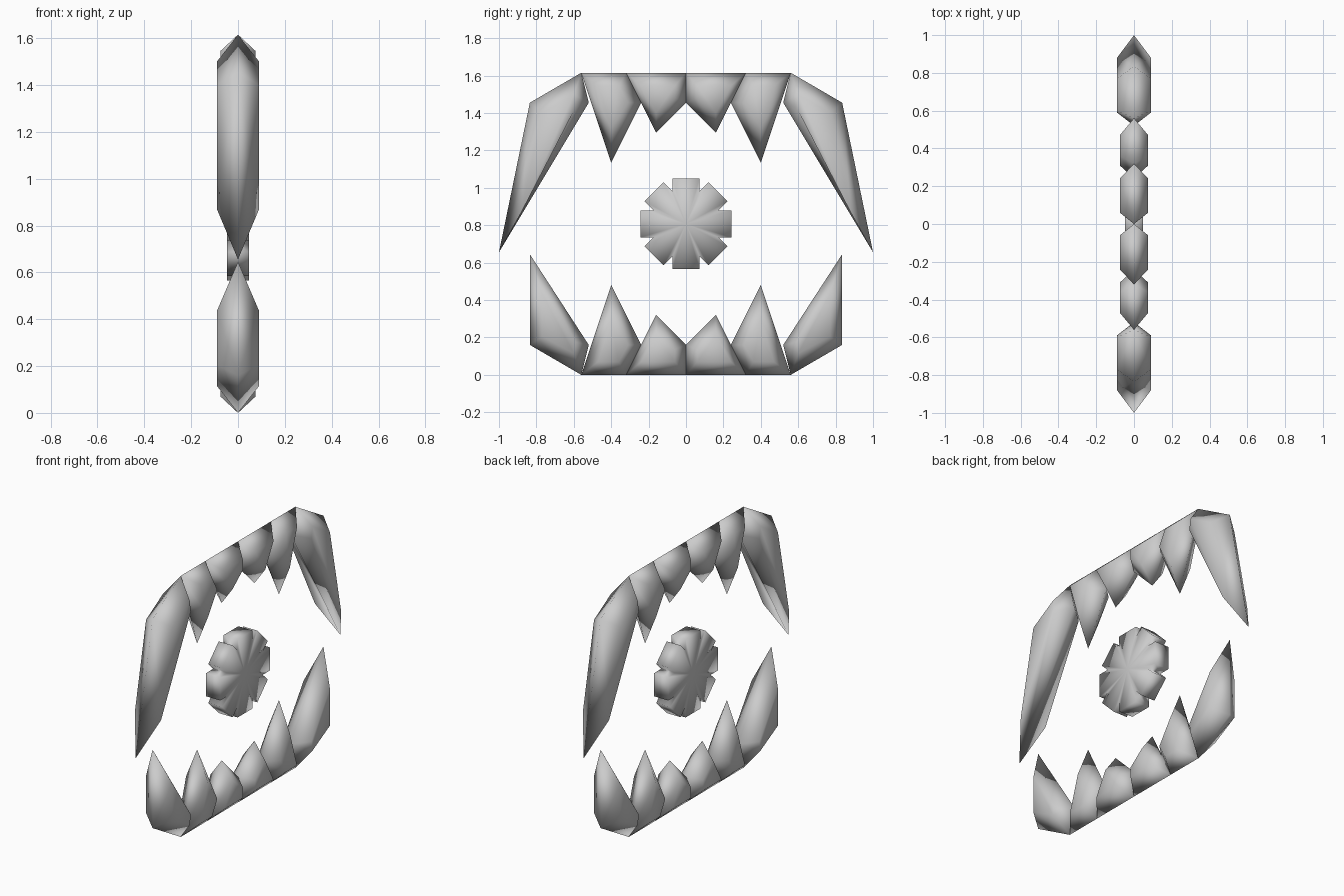
import bpy, bmesh, math

cube = bpy.data.objects.get("Cube")
if cube:
    bpy.data.objects.remove(cube, do_unlink=True)

HEIGHT = 1.615
GREY = (0.6, 0.6, 0.6, 1.0)

mat = bpy.data.materials.new("plain grey")
mat.use_nodes = True
mat.diffuse_color = GREY
mat.node_tree.nodes["Principled BSDF"].inputs["Base Color"].default_value = GREY


def finish(name, bm):
    """Turn a bmesh into a smooth shaded object."""
    bmesh.ops.recalc_face_normals(bm, faces=bm.faces)
    for f in bm.faces:
        f.smooth = True
    mesh = bpy.data.meshes.new(name)
    bm.to_mesh(mesh)
    bm.free()
    mesh.materials.append(mat)
    obj = bpy.data.objects.new(name, mesh)
    bpy.context.collection.objects.link(obj)


def tooth(name, rim, core, half, side, flip):
    """Sharp rim in the middle plane, raised flat core on both sides."""
    bm = bmesh.new()

    def ring(points, x):
        return [bm.verts.new((x, side * y, HEIGHT - z if flip else z)) for y, z in points]

    edge = ring(rim, 0)
    for x in (half, -half):
        top = ring(core, x)
        bm.faces.new(top)
        for i in range(len(rim)):
            j = (i + 1) % len(rim)
            bm.faces.new((edge[i], edge[j], top[j], top[i]))
    finish(name, bm)


# Tooth profiles as (y, z) for the upper row: rim, core
FRONT = ([(0, 1.615), (0.32, 1.615), (0.16, 1.295), (0, 1.455)],
         [(0.06, 1.545), (0.24, 1.545), (0.16, 1.4), (0.06, 1.48)])
MIDDLE = ([(0.32, 1.615), (0.56, 1.615), (0.4, 1.135), (0.24, 1.455)],
          [(0.36, 1.545), (0.47, 1.545), (0.4, 1.32), (0.31, 1.455)])
FANG = ([(0.56, 1.615), (0.835, 1.455), (1, 0.655), (0.52, 1.455)],
        [(0.6, 1.5), (0.77, 1.4), (0.88, 0.87), (0.59, 1.43)])
SHORT_FANG = ([(0.56, 1.615), (0.835, 1.455), (0.835, 0.97), (0.52, 1.455)],
              [(0.6, 1.5), (0.77, 1.41), (0.77, 1.18), (0.59, 1.44)])

# Both rows of teeth, mirrored front to back
for flip, row in ((False, "upper"), (True, "lower")):
    for side, end in ((-1, "front"), (1, "back")):
        tooth(f"{row}_{end}_small_tooth", *FRONT, 0.075, side, flip)
        tooth(f"{row}_{end}_middle_tooth", *MIDDLE, 0.075, side, flip)
        tooth(f"{row}_{end}_fang", *(SHORT_FANG if flip else FANG), 0.09, side, flip)

# Eight-armed wheel in the middle
ARMS, REACH, ARM, THICK = 8, 0.242, 0.072, 0.048
notch = ARM / math.sin(math.pi / ARMS)
outline = []
for k in range(ARMS):
    a = 2 * math.pi * k / ARMS
    for s in (-1, 1):
        outline.append((REACH * math.cos(a) - s * ARM * math.sin(a),
                        REACH * math.sin(a) + s * ARM * math.cos(a)))
    b = a + math.pi / ARMS
    outline.append((notch * math.cos(b), notch * math.sin(b)))

bm = bmesh.new()
zc = HEIGHT / 2
rings = [[bm.verts.new((x, y, zc + z)) for y, z in outline] for x in (-THICK, THICK)]
hubs = [bm.verts.new((x, 0, zc)) for x in (-THICK, THICK)]
n = len(outline)
for i in range(n):
    j = (i + 1) % n
    bm.faces.new((rings[0][i], rings[0][j], rings[1][j], rings[1][i]))
    for r, hub in zip(rings, hubs):
        bm.faces.new((r[i], r[j], hub))
finish("centre_wheel", bm)
